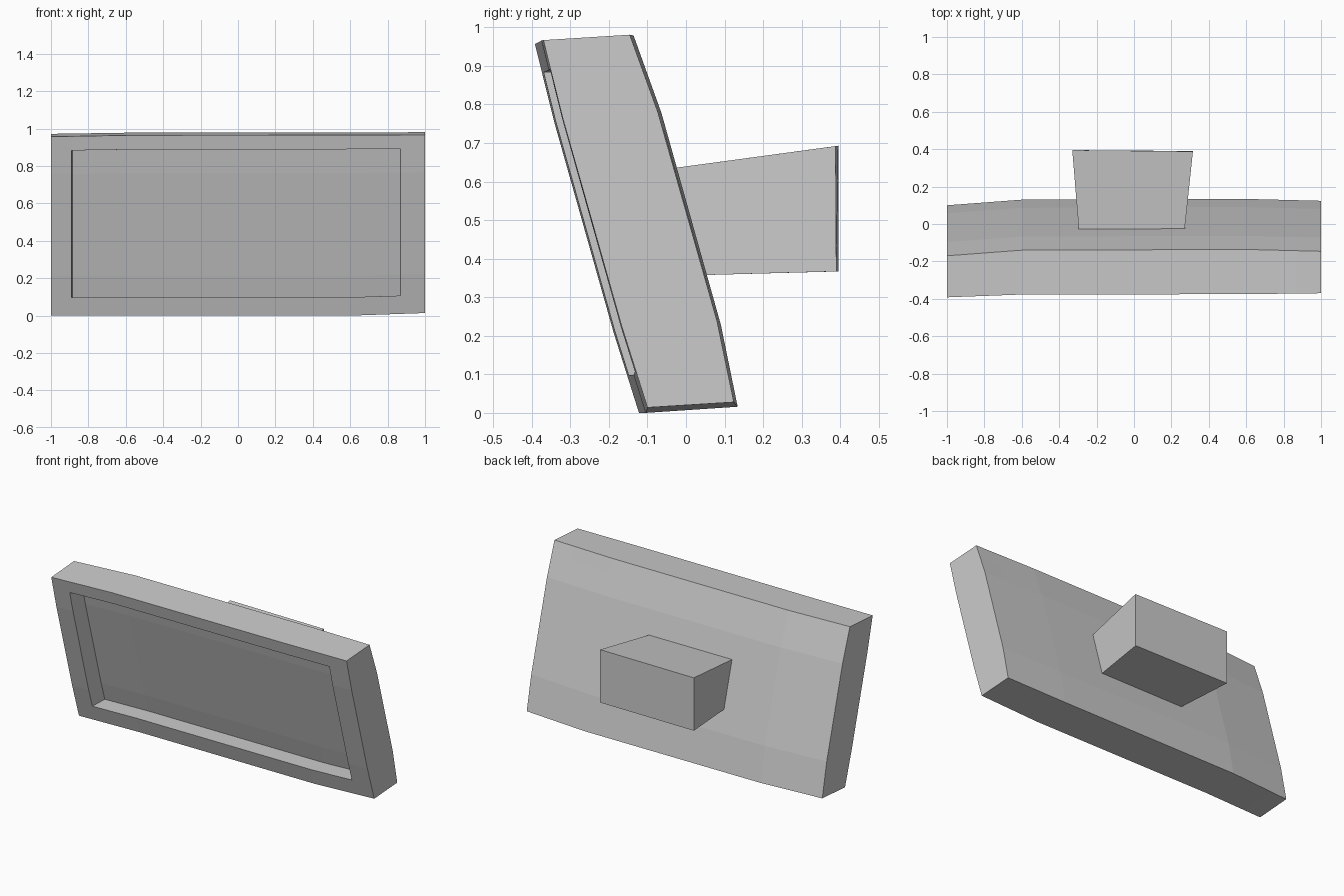
import bpy, bmesh

if "Cube" in bpy.data.objects:
    bpy.data.objects.remove(bpy.data.objects["Cube"])


def interp(keys, vals, t):
    for i in range(len(keys) - 1):
        if t <= keys[i + 1] + 1e-6:
            f = (t - keys[i]) / (keys[i + 1] - keys[i])
            return vals[i] + (vals[i + 1] - vals[i]) * f
    return vals[-1]


def finish(bm, name):
    bmesh.ops.recalc_face_normals(bm, faces=bm.faces[:])
    mesh = bpy.data.meshes.new(name)
    bm.to_mesh(mesh)
    bm.free()
    obj = bpy.data.objects.new(name, mesh)
    bpy.context.collection.objects.link(obj)
    return obj


# Gently bowed, backward-leaning faces: control columns (x) and rows (0..1)
COLS, ROWS = [-1, -0.6, 0.6, 1], [0, 0.22, 0.79, 1]
FRONT = dict(y=[-0.392, -0.377, -0.375, -0.37], low=[0, 0, 0, 0.014],
             high=[0.957, 0.964, 0.966, 0.967], bow=-0.007)
BACK = dict(y=[-0.17, -0.14, -0.136, -0.146], low=[0.016, 0.016, 0.016, 0.028],
            high=[0.972, 0.978, 0.979, 0.981], bow=0.016)


def surface(s, x, v):
    low, high = interp(COLS, s["low"], x), interp(COLS, s["high"], x)
    bow = interp(ROWS, [0, s["bow"], s["bow"], 0], v)
    return (x, interp(COLS, s["y"], x) + 0.27 * (1 - v) + bow, low + (high - low) * v)


# Panel with a recessed screen area
xs = [-1, -0.89, -0.6, 0.6, 0.87, 1]
vs = [0, 0.102, 0.22, 0.79, 0.921, 1]
N = 6
bm = bmesh.new()
front, back, floor = {}, {}, {}
for i, x in enumerate(xs):
    for j, v in enumerate(vs):
        p = surface(FRONT, x, v)
        front[i, j] = bm.verts.new(p)
        back[i, j] = bm.verts.new(surface(BACK, x, v))
        if 0 < i < N - 1 and 0 < j < N - 1:
            floor[i, j] = bm.verts.new((p[0] * 0.995, p[1] + 0.115, p[2]))


def quad(layer, i, j):
    bm.faces.new([layer[k] for k in ((i, j), (i + 1, j), (i + 1, j + 1), (i, j + 1))])


def walls(a, b, lo, hi):
    # Join two layers around the rectangle of indices lo..hi
    ring = [(i, lo) for i in range(lo, hi)] + [(hi, j) for j in range(lo, hi)]
    ring += [(i, hi) for i in range(hi, lo, -1)] + [(lo, j) for j in range(hi, lo, -1)]
    for p, q in zip(ring, ring[1:] + ring[:1]):
        bm.faces.new((a[p], a[q], b[q], b[p]))


for i in range(N - 1):
    for j in range(N - 1):
        inside = 0 < i < N - 2 and 0 < j < N - 2
        quad(floor if inside else front, i, j)
        quad(back, i, j)
walls(front, back, 0, N - 1)
walls(front, floor, 1, N - 2)
finish(bm, "screen_panel")

# Tapered mounting block, sunk slightly into the back of the panel
bm = bmesh.new()
near = [(-0.293, -0.055, 0.632), (0.268, -0.055, 0.632),
        (0.268, 0.025, 0.357), (-0.293, 0.025, 0.357)]
far = [(-0.33, 0.395, 0.693), (0.315, 0.388, 0.692),
       (0.315, 0.39, 0.367), (-0.33, 0.395, 0.367)]
a = [bm.verts.new(p) for p in near]
b = [bm.verts.new(p) for p in far]
bm.faces.new(a)
bm.faces.new(b)
for k in range(4):
    m = (k + 1) % 4
    bm.faces.new((a[k], a[m], b[m], b[k]))
finish(bm, "mounting_block")
